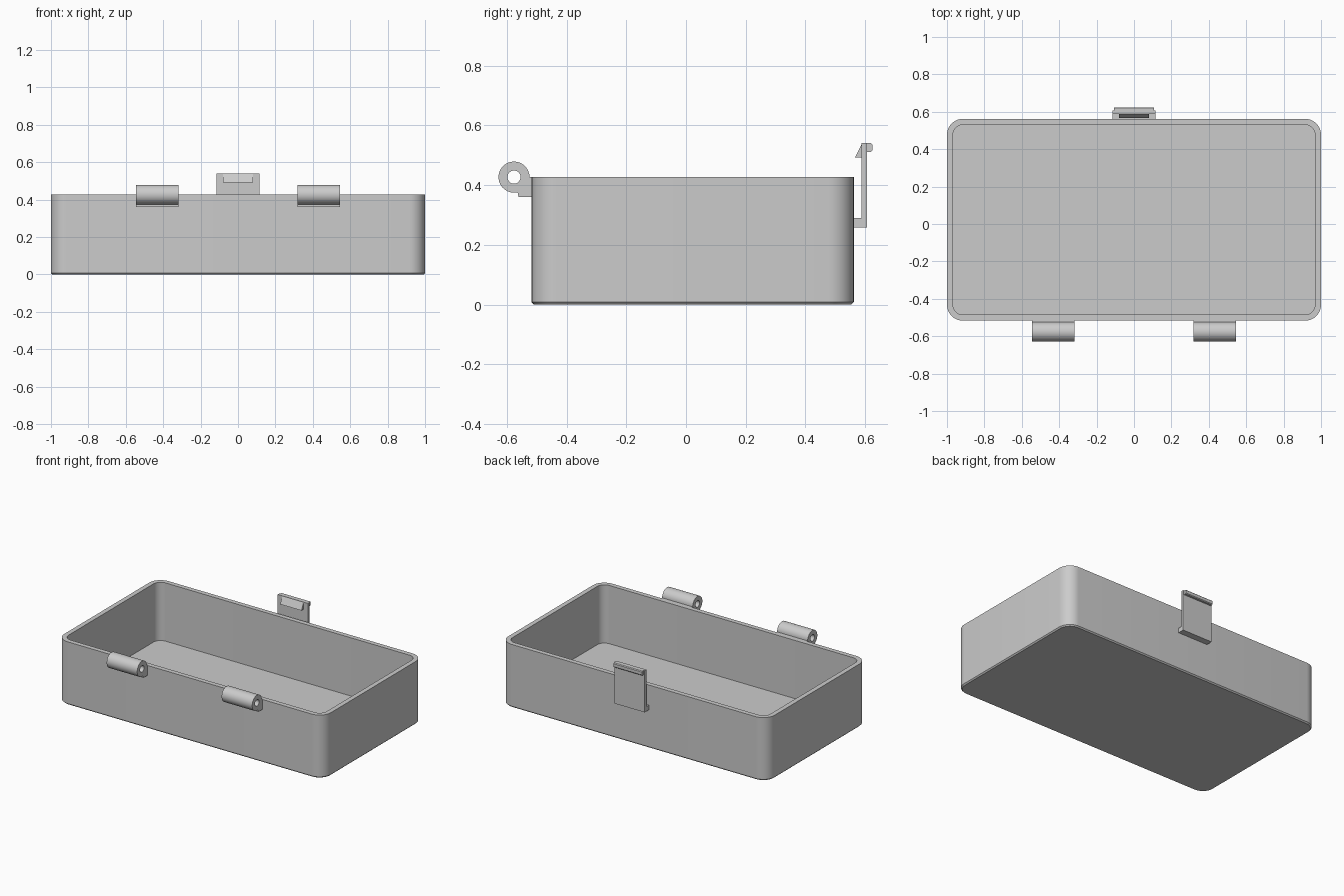
import bpy, bmesh, math

if "Cube" in bpy.data.objects:
    bpy.data.objects.remove(bpy.data.objects["Cube"])

grey = bpy.data.materials.new("plain grey")
grey.use_nodes = True
grey.diffuse_color = (0.6, 0.6, 0.6, 1)
grey.node_tree.nodes["Principled BSDF"].inputs["Base Color"].default_value = grey.diffuse_color

HALF_X, BACK, FRONT, TOP = 1.0, 0.562, -0.517, 0.427
WALL, CORNER, CHAMFER = 0.032, 0.085, 0.008


def finish(name, bm):
    """Turn a bmesh into a smooth-shaded object with sharp edges kept."""
    bmesh.ops.recalc_face_normals(bm, faces=bm.faces)
    mesh = bpy.data.meshes.new(name)
    bm.to_mesh(mesh)
    bm.free()
    obj = bpy.data.objects.new(name, mesh)
    bpy.context.collection.objects.link(obj)
    mesh.materials.append(grey)
    bpy.ops.object.select_all(action="DESELECT")
    obj.select_set(True)
    bpy.context.view_layer.objects.active = obj
    bpy.ops.object.shade_smooth_by_angle(angle=math.radians(30))
    return obj


def bridge(bm, a, b):
    for i in range(len(a)):
        j = (i + 1) % len(a)
        bm.faces.new((a[i], a[j], b[j], b[i]))


def rounded_ring(bm, inset, z, steps=10):
    """Rounded rectangle of vertices, inset from the outer wall."""
    r = CORNER - inset
    cx, mid, cy = HALF_X - CORNER, (BACK + FRONT) / 2, (BACK - FRONT) / 2 - CORNER
    ring = []
    for k, (sx, sy) in enumerate([(1, 1), (-1, 1), (-1, -1), (1, -1)]):
        for i in range(steps + 1):
            a = (k + i / steps) * math.pi / 2
            ring.append(bm.verts.new((sx * cx + r * math.cos(a),
                                      mid + sy * cy + r * math.sin(a), z)))
    return ring


def extrude_x(name, profile, x0, x1):
    """Extrude a closed (y, z) profile along x."""
    bm = bmesh.new()
    ends = [[bm.verts.new((x, y, z)) for y, z in profile] for x in (x0, x1)]
    bridge(bm, *ends)
    for end in ends:
        bm.faces.new(end)
    return finish(name, bm)


# Open tray: outer wall, rim, inner wall and floor
bm = bmesh.new()
rings = [rounded_ring(bm, inset, z) for inset, z in
         [(CHAMFER, 0), (0, CHAMFER), (0, TOP), (WALL, TOP), (WALL, WALL)]]
for low, high in zip(rings, rings[1:]):
    bridge(bm, low, high)
bm.faces.new(rings[0])
bm.faces.new(rings[-1])
finish("tray", bm)

# Hinge knuckles: ring with a pin hole, joined to the wall by a foot
PIN_Y, R_OUT, R_IN, FOOT_Z = -0.576, 0.052, 0.022, 0.36
foot_y = PIN_Y + 0.015
end_angle = 2 * math.pi - math.acos(0.015 / R_OUT)
STEPS = 36


def knuckle(name, x0, x1):
    bm = bmesh.new()
    # Paired outer and hole points around the pin
    pairs = []
    for i in range(STEPS + 1):
        a = end_angle * i / STEPS
        pairs.append((a, PIN_Y + R_OUT * math.cos(a), TOP + R_OUT * math.sin(a)))
    pairs.append((end_angle + 0.25, foot_y, FOOT_Z))
    pairs.append((end_angle + 0.7, FRONT, FOOT_Z))
    pairs.append((2 * math.pi - 0.15, FRONT, TOP))
    sides = []
    for x in (x0, x1):
        outer = [bm.verts.new((x, y, z)) for _, y, z in pairs]
        hole = [bm.verts.new((x, PIN_Y + R_IN * math.cos(a), TOP + R_IN * math.sin(a)))
                for a, _, _ in pairs]
        bridge(bm, outer, hole)
        sides.append((outer, hole))
    bridge(bm, sides[0][0], sides[1][0])
    bridge(bm, sides[0][1], sides[1][1])
    return finish(name, bm)


knuckle("right_hinge", -0.546, -0.317)
knuckle("left_hinge", 0.317, 0.546)

# Latch: foot on the back wall, upright plate, hook and finger lip
LATCH = 0.114
extrude_x("latch_plate", [(BACK, 0.258), (0.606, 0.258), (0.606, 0.541), (0.588, 0.541),
                          (0.588, 0.29), (BACK, 0.29)], -LATCH, LATCH)
extrude_x("latch_hook", [(0.59, 0.492), (0.566, 0.492), (0.588, 0.537), (0.59, 0.537)],
          -0.08, 0.08)
extrude_x("latch_lip", [(0.604, 0.511), (0.619, 0.511), (0.624, 0.516), (0.624, 0.536),
                        (0.619, 0.541), (0.604, 0.541)], -0.107, 0.107)
